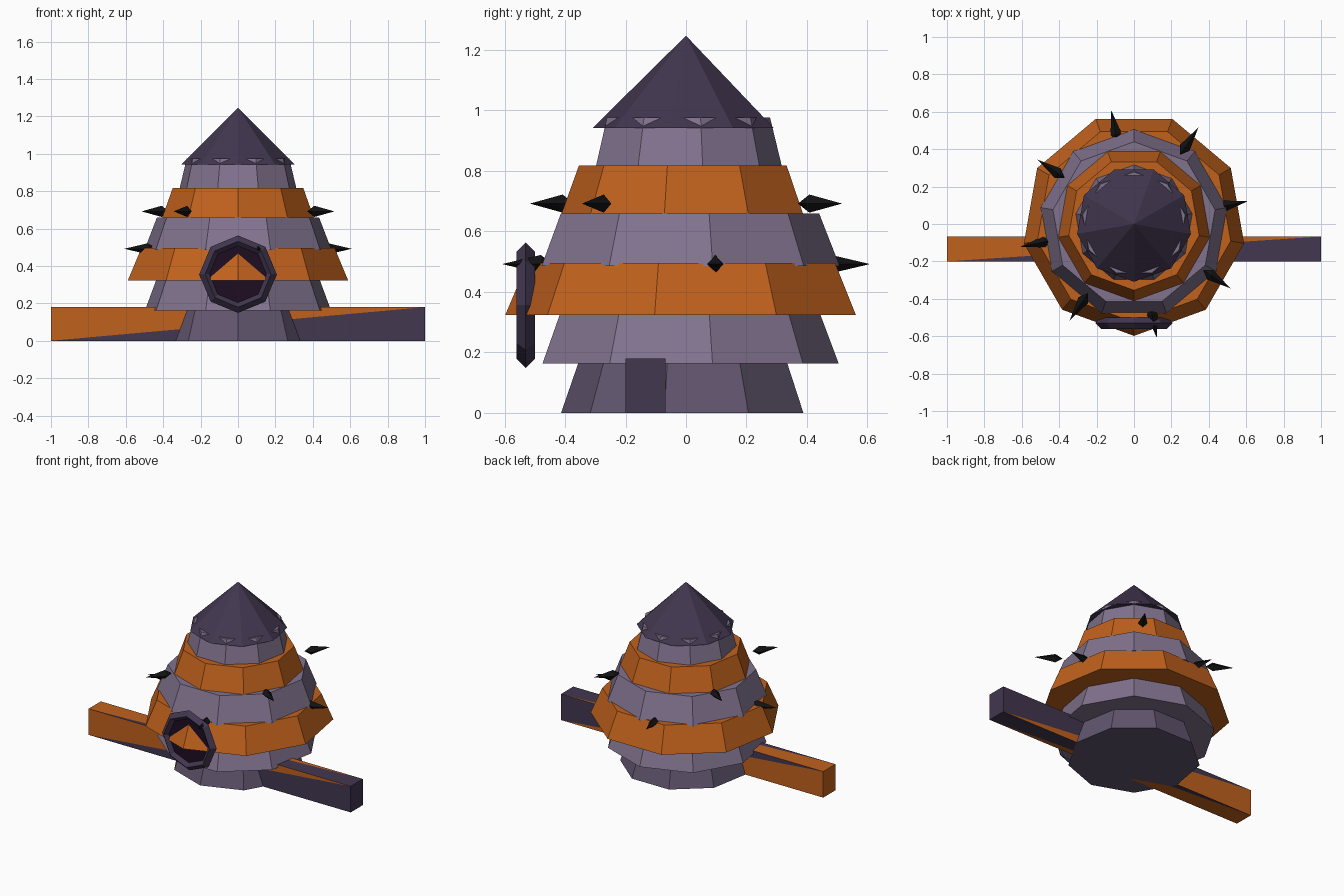
import bpy, math
from mathutils import Vector

if "Cube" in bpy.data.objects:
    bpy.data.objects.remove(bpy.data.objects["Cube"])


def material(name, rgb):
    m = bpy.data.materials.new(name)
    m.diffuse_color = (*rgb, 1)
    m.use_nodes = True
    m.node_tree.nodes["Principled BSDF"].inputs["Base Color"].default_value = m.diffuse_color
    return m


ORANGE = material("orange", (0.53, 0.12, 0.012))
LILAC = material("lilac", (0.22, 0.17, 0.27))
PLUM = material("plum", (0.12, 0.09, 0.155))
DARK = material("dark_purple", (0.055, 0.038, 0.08))
HOLE = material("hole", (0.012, 0.004, 0.016))
BLACK = material("black", (0.006, 0.006, 0.007))


def mesh_object(name, verts, faces, *mats):
    me = bpy.data.meshes.new(name)
    me.from_pydata(verts, [], faces)
    for m in mats:
        me.materials.append(m)
    ob = bpy.data.objects.new(name, me)
    bpy.context.collection.objects.link(ob)
    return ob


def circle(r, z, n, start):
    return [(r * math.cos(start + math.tau * i / n),
             r * math.sin(start + math.tau * i / n), z) for i in range(n)]


def frustum(name, r0, z0, r1, z1, front_corner, mat, n=9):
    start = math.radians(-90 if front_corner else 90)
    verts = circle(r0, z0, n, start)
    if r1 > 0:
        verts += circle(r1, z1, n, start)
        faces = [(i, (i + 1) % n, n + (i + 1) % n, n + i) for i in range(n)]
        faces.append(tuple(range(n, 2 * n)))
    else:
        verts.append((0, 0, z1))
        faces = [(i, (i + 1) % n, n) for i in range(n)]
    faces.append(tuple(reversed(range(n))))
    return mesh_object(name, verts, faces, mat)


# Stacked nine-sided tiers, every other one turned half a step
tiers = [
    (0.413, 0.0, 0.355, 0.168, PLUM),
    (0.505, 0.163, 0.443, 0.328, LILAC),
    (0.598, 0.323, 0.525, 0.495, ORANGE),
    (0.508, 0.486, 0.440, 0.660, LILAC),
    (0.413, 0.655, 0.354, 0.818, ORANGE),
    (0.317, 0.815, 0.278, 0.976, LILAC),
]
for i, (r0, z0, r1, z1, mat) in enumerate(tiers):
    frustum(f"hive_tier_{i + 1}", r0, z0, r1, z1, i % 2 == 0, mat)
frustum("roof_cone", 0.309, 0.942, 0, 1.247, True, DARK)

# Beam: each long side is split along its diagonal into two colours
section = [(-0.2, 0.0), (-0.2, 0.18), (-0.067, 0.18), (-0.067, 0.0)]
verts = [(x, y, z) for x in (-1, 1) for y, z in section]
faces = [(3, 2, 1, 0), (4, 5, 6, 7)]
colours = [0, 1]
for i in range(4):
    j = (i + 1) % 4
    faces += [(i, j, 4 + j), (i, 4 + j, 4 + i)]
    colours += [0, 1]
beam = mesh_object("beam", verts, faces, ORANGE, DARK)
for p, c in zip(beam.data.polygons, colours):
    p.material_index = c

# Entrance: eight-sided ring with a diamond section and a dark back
RING = (0, -0.53, 0.356)
bpy.ops.mesh.primitive_torus_add(
    major_segments=8, minor_segments=4, major_radius=0.176,
    minor_radius=0.031, location=RING, rotation=(math.pi / 2, 0, 0))
ring = bpy.context.object
ring.name = "entrance_ring"
ring.data.materials.append(DARK)

disc = mesh_object("entrance_hole", circle(0.165, 0, 8, 0), [tuple(range(8))], HOLE)
disc.location = (0, -0.537, RING[2])
disc.rotation_euler.x = math.pi / 2

# Thorns: stretched octahedra pointing outwards at two alternating heights
for k in range(8):
    a = math.radians(11.3 + 45 * k)
    out = Vector((math.cos(a), math.sin(a), 0))
    side = Vector((-out.y, out.x, 0)) * 0.03
    up = Vector((0, 0, 0.03))
    z = Vector((0, 0, 0.492 if k % 2 == 0 else 0.692))
    mid = out * 0.49 + z
    verts = [mid + side, mid + up, mid - side, mid - up, out * 0.62 + z, out * 0.445 + z]
    faces = []
    for i in range(4):
        j = (i + 1) % 4
        faces += [(i, j, 4), (j, i, 5)]
    mesh_object(f"thorn_{k + 1}", verts, faces, BLACK)
